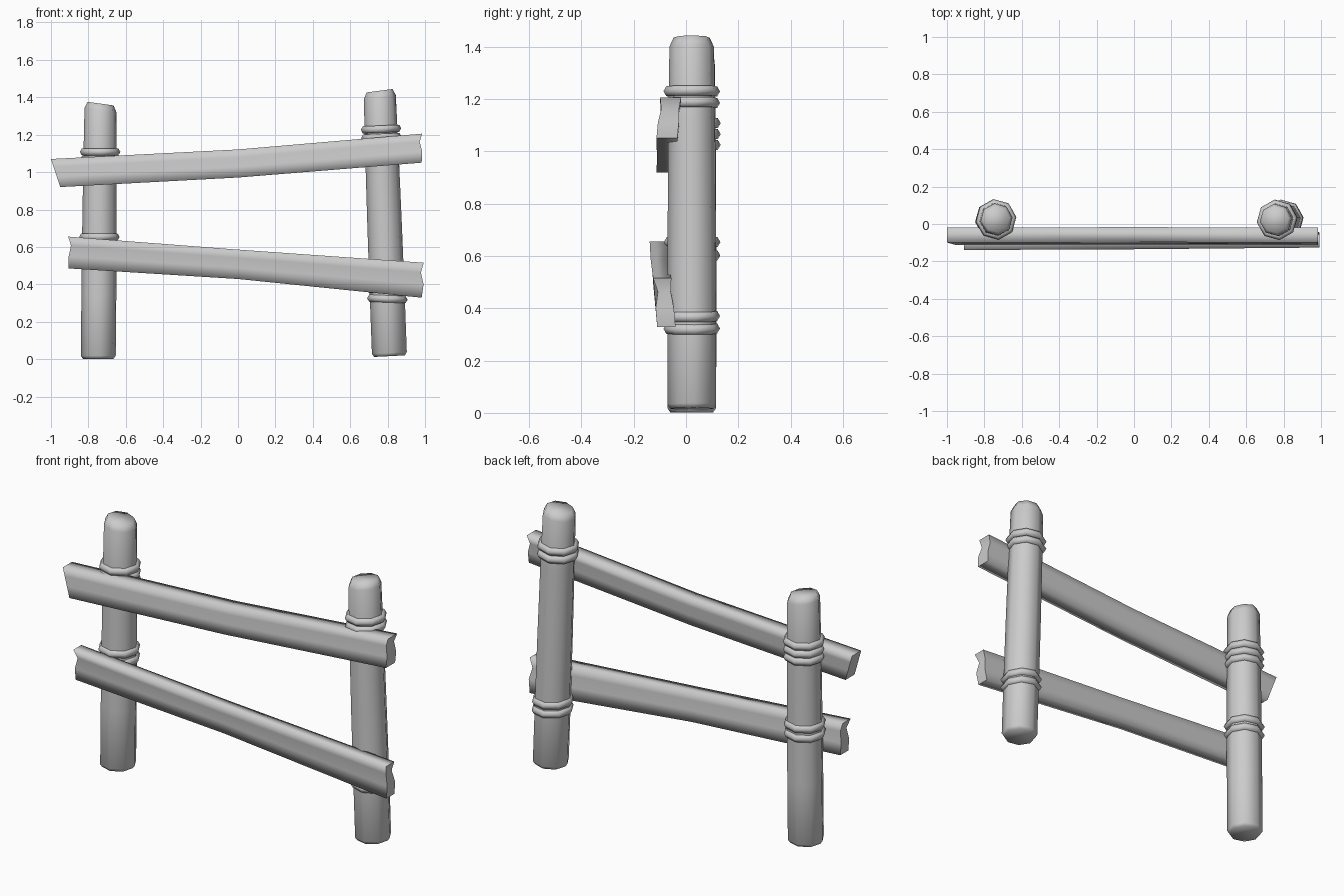
import bpy, bmesh, math
from mathutils import Vector

if "Cube" in bpy.data.objects:
    bpy.data.objects.remove(bpy.data.objects["Cube"], do_unlink=True)

grey = bpy.data.materials.new("pale grey wood")
grey.use_nodes = True
colour = (0.6, 0.6, 0.6, 1)
grey.diffuse_color = colour
grey.node_tree.nodes["Principled BSDF"].inputs["Base Color"].default_value = colour


def loft(name, sections, closed=False, sharp_ends=False):
    """Skin matching loops of points; cap the ends or close into a ring."""
    bm = bmesh.new()
    loops = [[bm.verts.new(p) for p in s] for s in sections]
    count = len(loops[0])
    pairs = list(zip(loops, loops[1:]))
    if closed:
        pairs.append((loops[-1], loops[0]))
    for a, b in pairs:
        for i in range(count):
            j = (i + 1) % count
            bm.faces.new((a[i], a[j], b[j], b[i]))
    caps = [] if closed else [bm.faces.new(loops[0][::-1]), bm.faces.new(loops[-1])]
    bmesh.ops.recalc_face_normals(bm, faces=bm.faces[:])
    for f in bm.faces:
        f.smooth = True
    if sharp_ends:
        for cap in caps:
            for e in cap.edges:
                e.smooth = False
        bmesh.ops.triangulate(bm, faces=caps)
    mesh = bpy.data.meshes.new(name)
    bm.to_mesh(mesh)
    bm.free()
    mesh.materials.append(grey)
    obj = bpy.data.objects.new(name, mesh)
    bpy.context.collection.objects.link(obj)
    return obj


def octagon(centre, radius, slope=0.0):
    pts = []
    for i in range(8):
        a = math.tau * i / 8 + 0.12
        x, y = radius * math.cos(a), radius * math.sin(a)
        pts.append(centre + Vector((x, y, x * slope)))
    return pts


# Posts: leaning octagonal logs with a slanted, softened top
def post(name, base, top, lean_slope, top_slope):
    base, top = Vector(base), Vector(top)
    rings = []
    for t, r in ((0, .083), (.012, .094), (.25, .094), (.48, .093), (.78, .09)):
        rings.append(octagon(base.lerp(top, t), r, lean_slope))
    rings.append(octagon(base.lerp(top, .975), .086, top_slope))
    rings.append(octagon(top, .07, top_slope))
    loft(name, rings)


right_base, right_top = (-.747, .022, .002), (-.735, .025, 1.366)
left_base, left_top = (.81, .022, .016), (.757, .022, 1.435)
post("right_post", right_base, right_top, 0, -.14)
post("left_post", left_base, left_top, .05, .13)


# Rope bindings: faceted rings that follow the lean of each post
def rope(name, base, top, z, tilt):
    base, top = Vector(base), Vector(top)
    centre = base.lerp(top, (z - base.z) / (top.z - base.z))
    sections = []
    for i in range(8):
        a = math.tau * i / 8 + 0.12
        out = Vector((math.cos(a), math.sin(a), 0))
        section = []
        for k in range(6):
            b = math.tau * k / 6
            p = centre + out * (.087 + .022 * math.cos(b))
            p.z += .022 * math.sin(b) + tilt * out.x
            section.append(p)
        sections.append(section)
    loft(name, sections, closed=True)


for i, z in enumerate((1.108, 1.066, 1.025)):
    rope(f"right_upper_rope_{i + 1}", right_base, right_top, z, 0)
for i, z in enumerate((.653, .602)):
    rope(f"right_lower_rope_{i + 1}", right_base, right_top, z, 0)
for i, z in enumerate((1.23, 1.186)):
    rope(f"left_upper_rope_{i + 1}", left_base, left_top, z, .004)
for i, z in enumerate((.37, .322)):
    rope(f"left_lower_rope_{i + 1}", left_base, left_top, z, -.004)


# Rails: bowed planks; each station is x, y, z, height, groove depth, end offsets
HEIGHTS = (.5, .22, -.12, -.5)


def rail(name, stations, thickness, tilt):
    sections = []
    for x, y, z, height, groove, offsets in stations:
        front, back = [], []
        for row, (v, dx) in enumerate(zip(HEIGHTS, offsets)):
            yc = y + tilt * v
            dent = groove if row == 1 else 0
            front.append((x + dx, yc - thickness / 2 + dent, z + v * height))
            back.append((x + dx, yc + thickness / 2 - dent / 2, z + v * height))
        sections.append(front + back[::-1])
    loft(name, sections, sharp_ends=True)


flat = (0, 0, 0, 0)
rail("upper_rail", [
    (-1.0, -.066, .995, .15, 0, (0, .014, .031, .05)),
    (0, -.064, 1.046, .15, 0, flat),
    (.985, -.066, 1.128, .155, .008, (0, -.014, 0, -.003)),
], .08, .014)
rail("lower_rail", [
    (-.905, -.096, .57, .17, .012, (-.003, .012, 0, 0)),
    (0, -.092, .507, .157, .003, flat),
    (.99, -.083, .422, .187, .014, (.003, -.012, .002, -.008)),
], .07, -.016)
